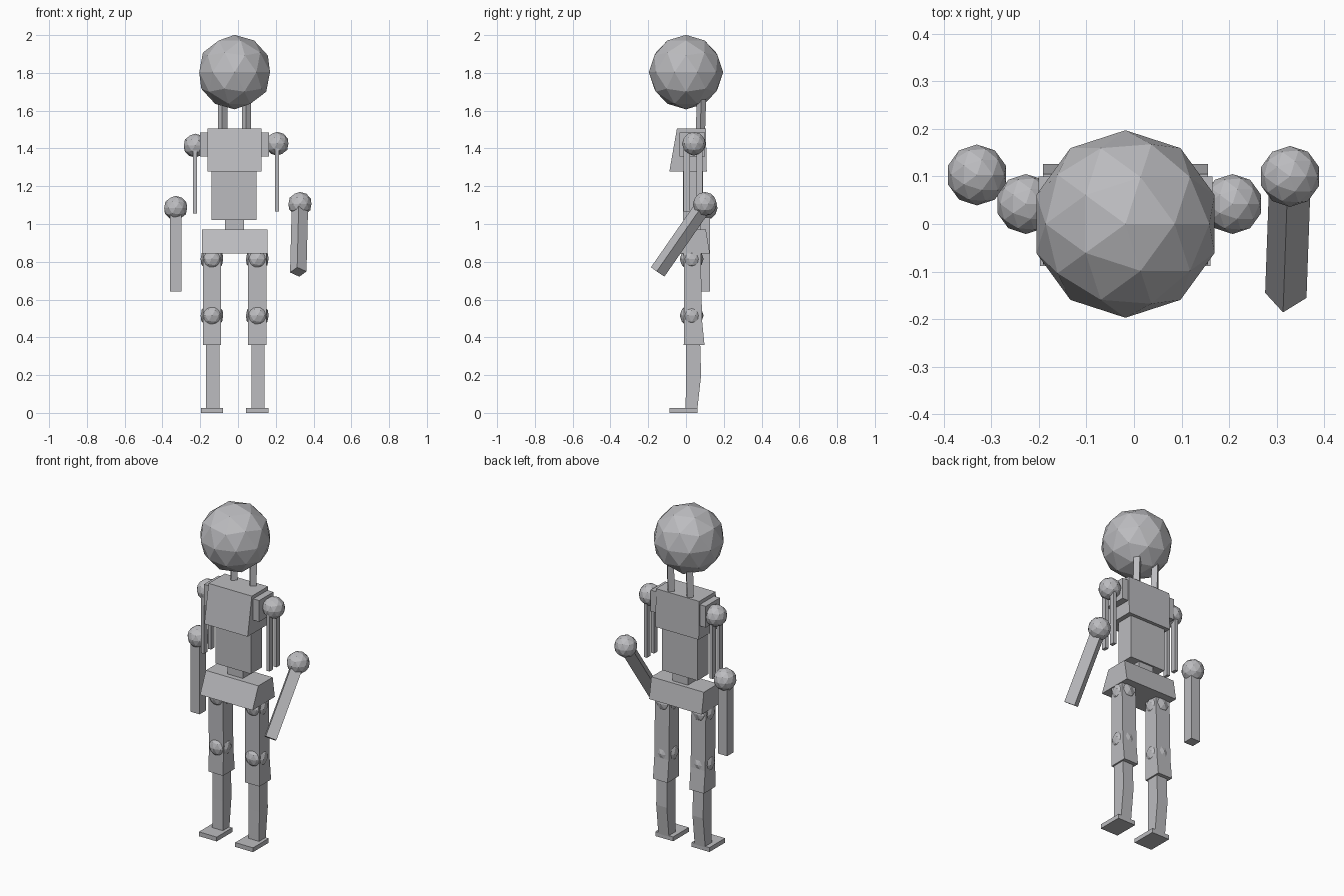
import bpy
import bmesh
from math import radians
from mathutils import Vector, Matrix

if "Cube" in bpy.data.objects:
    bpy.data.objects.remove(bpy.data.objects["Cube"], do_unlink=True)

GREY = (0.5, 0.5, 0.52, 1)
grey = bpy.data.materials.new("plain_grey")
grey.use_nodes = True
grey.diffuse_color = GREY
grey.node_tree.nodes["Principled BSDF"].inputs["Base Color"].default_value = GREY


def finish(bm, name):
    bmesh.ops.recalc_face_normals(bm, faces=bm.faces)
    mesh = bpy.data.meshes.new(name)
    bm.to_mesh(mesh)
    bm.free()
    mesh.materials.append(grey)
    obj = bpy.data.objects.new(name, mesh)
    bpy.context.collection.objects.link(obj)
    return obj


def loft(name, x, width, sections):
    """Stack rectangles (z, y front, y back) into a tapered block."""
    bm = bmesh.new()
    rings = []
    for z, front, back in sections:
        corners = ((-1, front), (1, front), (1, back), (-1, back))
        rings.append([bm.verts.new((x + s * width / 2, y, z)) for s, y in corners])
    for low, high in zip(rings, rings[1:]):
        for i in range(4):
            j = (i + 1) % 4
            bm.faces.new((low[i], low[j], high[j], high[i]))
    bm.faces.new(rings[0])
    bm.faces.new(rings[-1])
    return finish(bm, name)


def bar(name, start, end, width, depth, twist=0):
    """Straight bar between two points, twisted about its length."""
    start, end = Vector(start), Vector(end)
    axis = end - start
    turn = Vector((0, 0, -1)).rotation_difference(axis).to_matrix().to_4x4()
    matrix = (Matrix.Translation((start + end) / 2) @ turn
              @ Matrix.Rotation(radians(twist), 4, "Z")
              @ Matrix.Diagonal((width, depth, axis.length, 1)))
    bm = bmesh.new()
    bmesh.ops.create_cube(bm, size=1, matrix=matrix)
    return finish(bm, name)


def ball(name, centre, radius):
    bm = bmesh.new()
    bmesh.ops.create_icosphere(bm, subdivisions=2, radius=radius,
                               matrix=Matrix.Translation(centre))
    return finish(bm, name)


MID = -0.018   # body centre line
JOINT = 0.063  # joint ball radius

# Head and trunk
ball("head", (MID, 0, 1.804), 0.197)
loft("chest", MID, 0.286, [(1.278, -0.088, 0.11), (1.505, -0.048, 0.105)])
loft("shoulder_block", MID, 0.365, [(1.357, -0.035, 0.1), (1.484, -0.035, 0.1)])
loft("abdomen", MID - 0.003, 0.236, [(1.02, -0.015, 0.09), (1.29, -0.015, 0.09)])
loft("waist", MID, 0.1, [(0.96, 0, 0.08), (1.03, 0, 0.08)])
loft("pelvis", MID, 0.347, [(0.845, -0.085, 0.126), (0.97, -0.03, 0.105)])

for side, s in (("left", 1), ("right", -1)):
    # Neck post
    x = MID + s * 0.063
    bar(side + "_neck_post", (x, 0.082, 1.66), (x, 0.076, 1.48), 0.036, 0.034, 40)

    # Leg
    x = MID + s * 0.12
    ball(side + "_hip_joint", (x, 0.03, 0.815), JOINT)
    ball(side + "_knee_joint", (x, 0.03, 0.515), JOINT)
    loft(side + "_thigh", x, 0.096,
         [(0.36, -0.012, 0.098), (0.49, -0.01, 0.085), (0.85, -0.012, 0.078)])
    loft(side + "_shin", x + 0.004, 0.07,
         [(0.02, -0.002, 0.06), (0.2, 0, 0.08), (0.37, 0, 0.075)])
    loft(side + "_foot", x, 0.118, [(0, -0.088, 0.06), (0.026, -0.088, 0.06)])

    # Shoulder with its pair of upper arm rods
    x = MID + s * 0.217 + 0.008
    z = 1.42 + s * 0.005
    ball(side + "_shoulder_joint", (x, 0.042, z), JOINT)
    for place, y in (("front", 0.004), ("rear", 0.071)):
        bar(f"{side}_upper_arm_{place}_rod", (x, y, z), (x, y, z - 0.36), 0.02, 0.032)

# Elbows and forearms: one hangs straight, the other reaches forward
ball("right_elbow", (-0.33, 0.103, 1.085), 0.064)
bar("right_forearm", (-0.33, 0.096, 1.085), (-0.33, 0.096, 0.642), 0.062, 0.062)
ball("left_elbow", (0.328, 0.1, 1.106), 0.064)
bar("left_forearm", (0.328, 0.1, 1.106), (0.319, -0.15, 0.746), 0.062, 0.062, 37)
